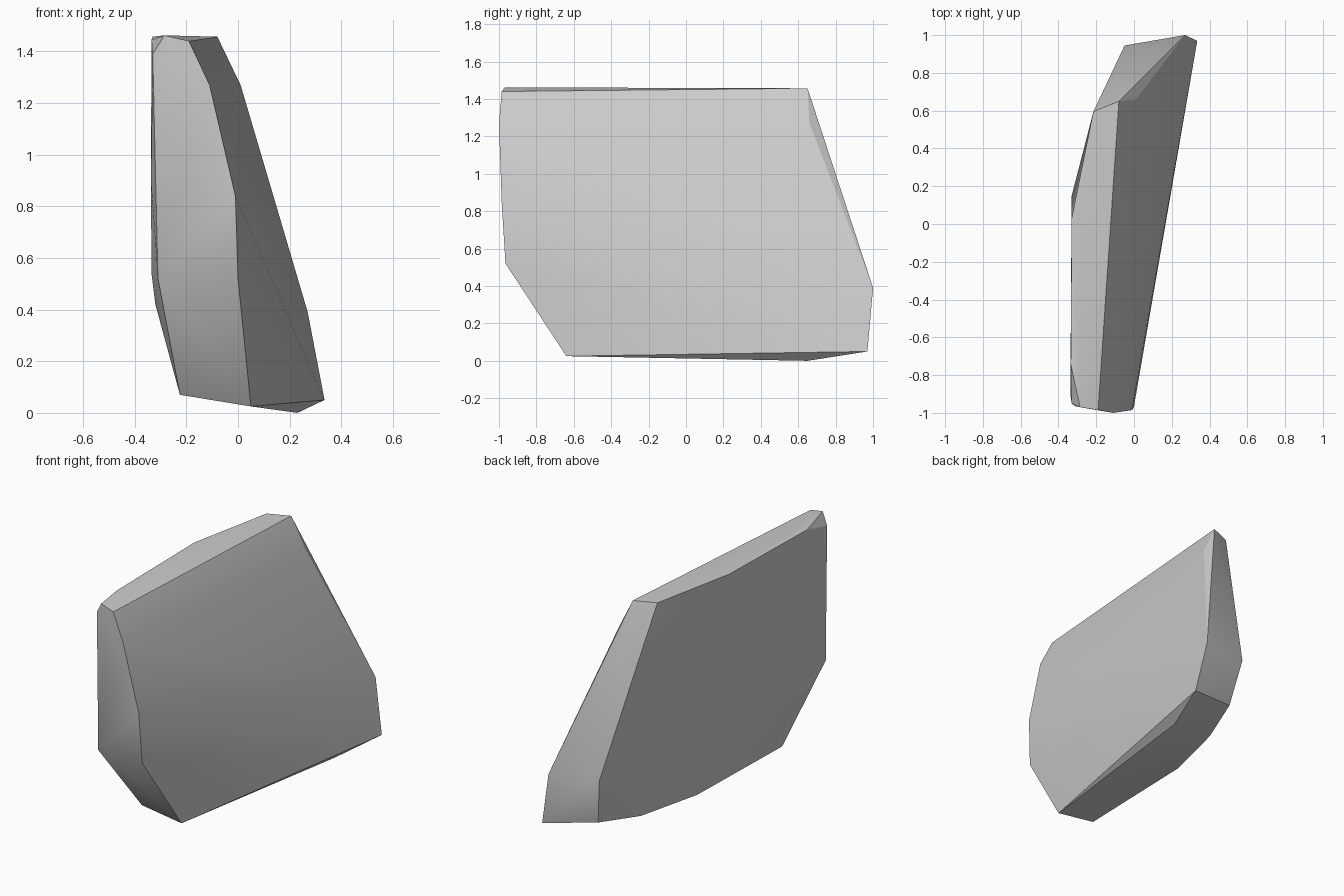
import bpy
import bmesh
import math

# Remove the default object
default_cube = bpy.data.objects.get("Cube")
if default_cube is not None:
    bpy.data.objects.remove(default_cube, do_unlink=True)


def make_material(name, colour):
    material = bpy.data.materials.new(name)
    material.use_nodes = True
    material.diffuse_color = colour
    shader = next(n for n in material.node_tree.nodes if n.type == "BSDF_PRINCIPLED")
    shader.inputs["Base Color"].default_value = colour
    shader.inputs["Roughness"].default_value = 0.8
    return material


def convex_block(name, corners, material, crease_angle):
    """Wrap the corner points in a convex skin with crisp cleaved edges."""
    bm = bmesh.new()
    for corner in corners:
        bm.verts.new(corner)
    hull = bmesh.ops.convex_hull(bm, input=bm.verts[:], use_existing_faces=False)
    loose = [v for v in bm.verts if not v.link_faces]
    bmesh.ops.delete(bm, geom=loose, context="VERTS")
    bmesh.ops.recalc_face_normals(bm, faces=bm.faces[:])
    mesh = bpy.data.meshes.new(name)
    bm.to_mesh(mesh)
    bm.free()
    mesh.materials.append(material)
    block = bpy.data.objects.new(name, mesh)
    bpy.context.collection.objects.link(block)
    bpy.ops.object.select_all(action="DESELECT")
    block.select_set(True)
    bpy.context.view_layer.objects.active = block
    bpy.ops.object.shade_smooth_by_angle(angle=crease_angle)
    return block


stone_grey = make_material("stone grey", (0.6, 0.6, 0.6, 1))

# Broad left side, running round its rim from the top front corner
left_rim = [
    (-.19, -.985, 1.44), (-.08, .65, 1.457), (.01, .66, 1.27),
    (.27, 1, .39), (.335, .97, .05), (.05, -.64, .025),
    (0, -.965, .52), (-.01, -.985, .84), (-.11, -1, 1.27),
]

# Broad right side, running round its rim from the top front corner
right_rim = [
    (-.285, -.97, 1.462), (-.335, -.74, 1.445), (-.33, .03, 1.457),
    (-.215, .595, 1.457), (-.05, .945, .41), (0, .885, .11),
    (-.095, .59, .065), (-.2, .17, .068), (-.225, -.647, .07),
    (-.31, -.965, .52), (-.33, -.95, 1.39),
]

# Gentle swelling of the right side and the low point of the underside
right_bulge = [(-.33, .15, .92), (-.335, -.6, .54), (-.32, -.5, .42), (-.337, -.9, .9)]
underside = [(.23, .65, 0)]

convex_block("rock_slab", left_rim + right_rim + right_bulge + underside,
             stone_grey, math.radians(30))
